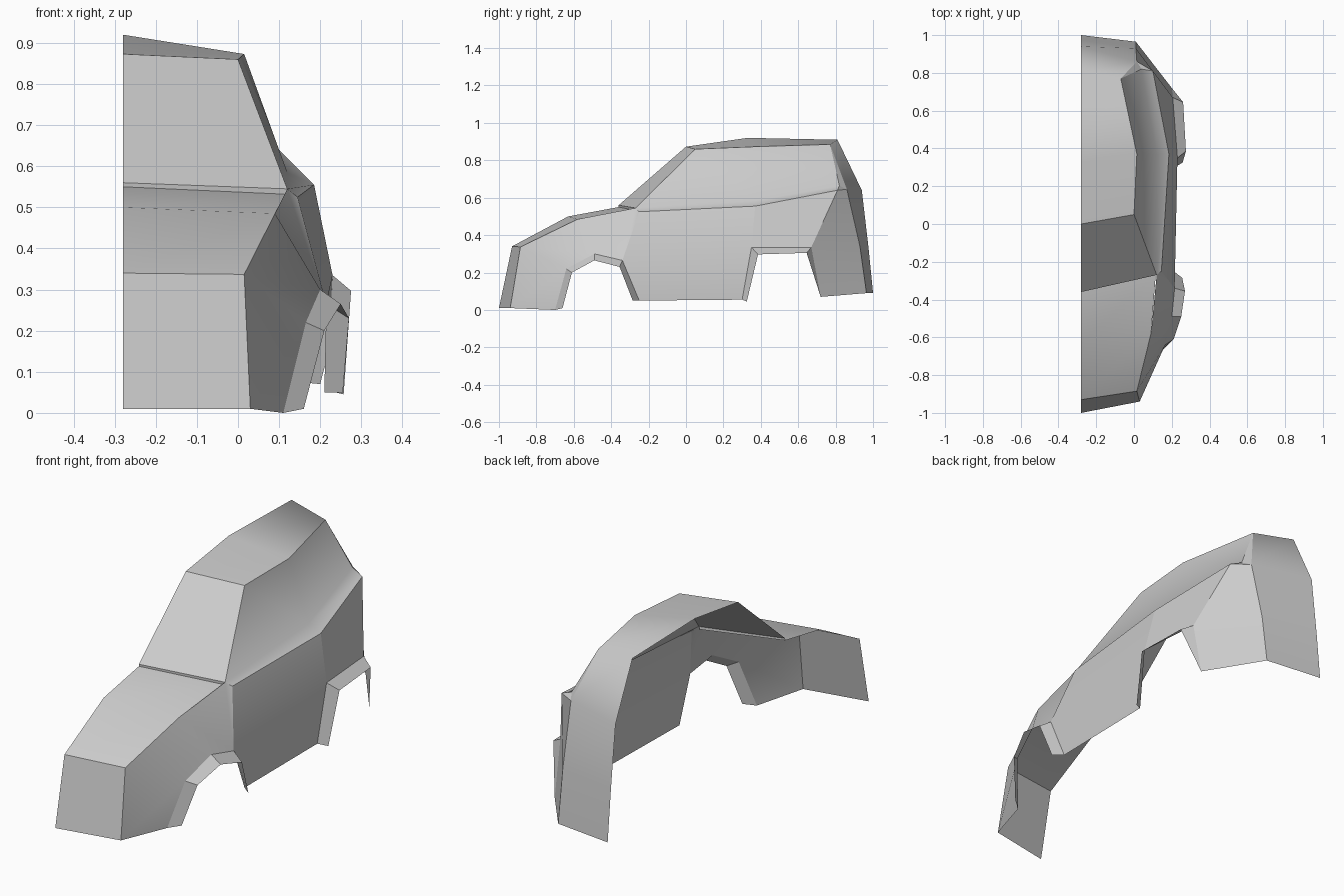
import bpy, bmesh, math
from mathutils import Vector

cube = bpy.data.objects.get("Cube")
if cube:
    bpy.data.objects.remove(cube, do_unlink=True)

paint = bpy.data.materials.new("grey_paint")
paint.use_nodes = True
grey = (0.6, 0.6, 0.6, 1)
paint.diffuse_color = grey
paint.node_tree.nodes["Principled BSDF"].inputs["Base Color"].default_value = grey

CENTRE_X = -0.28
INSIDE = Vector((CENTRE_X, 0, 0.2))


def centre(*profile):
    """Points on the open centre plane from (y, z) pairs."""
    return [(CENTRE_X, y, z) for y, z in profile]


def loft(name, rows, smooth_angle=30):
    """Skin neighbouring rows of points; None leaves a gap, repeats make triangles."""
    bm = bmesh.new()
    verts = {}

    def vert(point):
        if point not in verts:
            verts[point] = bm.verts.new(point)
        return verts[point]

    for upper, lower in zip(rows, rows[1:]):
        for i in range(len(upper) - 1):
            corners = (upper[i], upper[i + 1], lower[i + 1], lower[i])
            if None not in corners:
                bm.faces.new([vert(p) for p in dict.fromkeys(corners)])
    bmesh.ops.recalc_face_normals(bm, faces=bm.faces[:])
    # turn the open panel so that it faces outward
    facing = sum(f.normal.dot(f.calc_center_median() - INSIDE) * f.calc_area() for f in bm.faces)
    if facing < 0:
        bmesh.ops.reverse_faces(bm, faces=bm.faces[:])
    mesh = bpy.data.meshes.new(name)
    bm.to_mesh(mesh)
    bm.free()
    mesh.materials.append(paint)
    obj = bpy.data.objects.new(name, mesh)
    bpy.context.collection.objects.link(obj)
    bpy.ops.object.select_all(action='DESELECT')
    obj.select_set(True)
    bpy.context.view_layer.objects.active = obj
    bpy.ops.object.shade_smooth_by_angle(angle=math.radians(smooth_angle))
    return obj


# Corner points shared by neighbouring panels
nose_bottom = (0.03, -0.94, 0.01)
nose_top = (0.015, -0.885, 0.337)
hood_mid = (0.09, -0.58, 0.485)
hood_rear = (0.115, -0.27, 0.532)
cowl = (0.12, -0.27, 0.545)
belt_front = (0.145, -0.25, 0.525)
belt_mid = (0.185, 0.37, 0.555)
belt_rear = (0.10, 0.81, 0.64)
sill_mid = (0.12, 0.37, 0.585)
sill_rear = (0.04, 0.82, 0.665)
roof_front = (0.0, 0.05, 0.86)
roof_mid = (0.015, 0.37, 0.873)
roof_rear = (-0.07, 0.77, 0.885)
tail_top = (0.015, 0.86, 0.645)
tail_mid = (0.01, 0.93, 0.34)
tail_bottom = (0.01, 0.965, 0.09)

# Wheel arch openings, front to back
front_arch = [(0.11, -0.70, 0.0), (0.165, -0.64, 0.22), (0.20, -0.49, 0.30),
              (0.215, -0.34, 0.265), (0.21, -0.25, 0.05)]
front_lip = [(0.16, -0.66, 0.01), (0.21, -0.61, 0.20), (0.25, -0.49, 0.265),
             (0.27, -0.355, 0.23), (0.255, -0.285, 0.05)]
rear_arch = [(0.215, 0.30, 0.055), (0.23, 0.35, 0.335),
             (0.205, 0.67, 0.335), (0.20, 0.72, 0.07)]
rear_lip = [(0.257, 0.325, 0.045), (0.275, 0.385, 0.297),
            (0.26, 0.645, 0.305), rear_arch[-1]]

# Nose and hood, with the small step under the windshield
loft("nose_and_hood", [
    centre((-1, 0.01), (-0.93, 0.34), (-0.63, 0.5), (-0.36, 0.55)),
    [nose_bottom, nose_top, hood_mid, hood_rear]])
loft("cowl_step", [
    centre((-0.36, 0.55), (-0.36, 0.56)), [hood_rear, cowl]])
loft("windshield", [
    centre((-0.36, 0.56), (0, 0.873)), [cowl, roof_front]])

# Roof flowing over the rear window into the tail
loft("roof_and_tail", [
    centre((0, 0.873), (0.33, 0.92), (0.81, 0.91), (0.94, 0.64),
           (0.975, 0.34), (1, 0.09)),
    [roof_front, roof_mid, roof_rear, tail_top, tail_mid, tail_bottom]], 75)
loft("rear_pillar", [[roof_rear, roof_rear], [sill_rear, tail_top]])

# Side windows and the narrow shoulder below them
loft("side_windows", [
    [roof_front, roof_mid, roof_rear],
    [cowl, sill_mid, sill_rear],
    [belt_front, belt_mid, belt_rear]], 60)
loft("rear_shoulder", [[sill_rear, sill_rear], [belt_rear, tail_top]])

# Lower side panels
loft("door", [
    [belt_front, belt_mid],
    [front_arch[3], rear_arch[1]],
    [front_arch[4], rear_arch[0]]])
loft("front_fender", [
    [nose_bottom, nose_top, hood_mid, cowl, belt_front],
    front_arch[:4] + [front_arch[3]]])
loft("rear_quarter", [
    [belt_mid, belt_rear, tail_top],
    [rear_arch[1], rear_arch[2], tail_mid],
    [None, rear_arch[3], tail_bottom]])

# Wheel arch flares
loft("front_flare", [front_arch, front_lip])
loft("rear_flare", [rear_arch, rear_lip])
